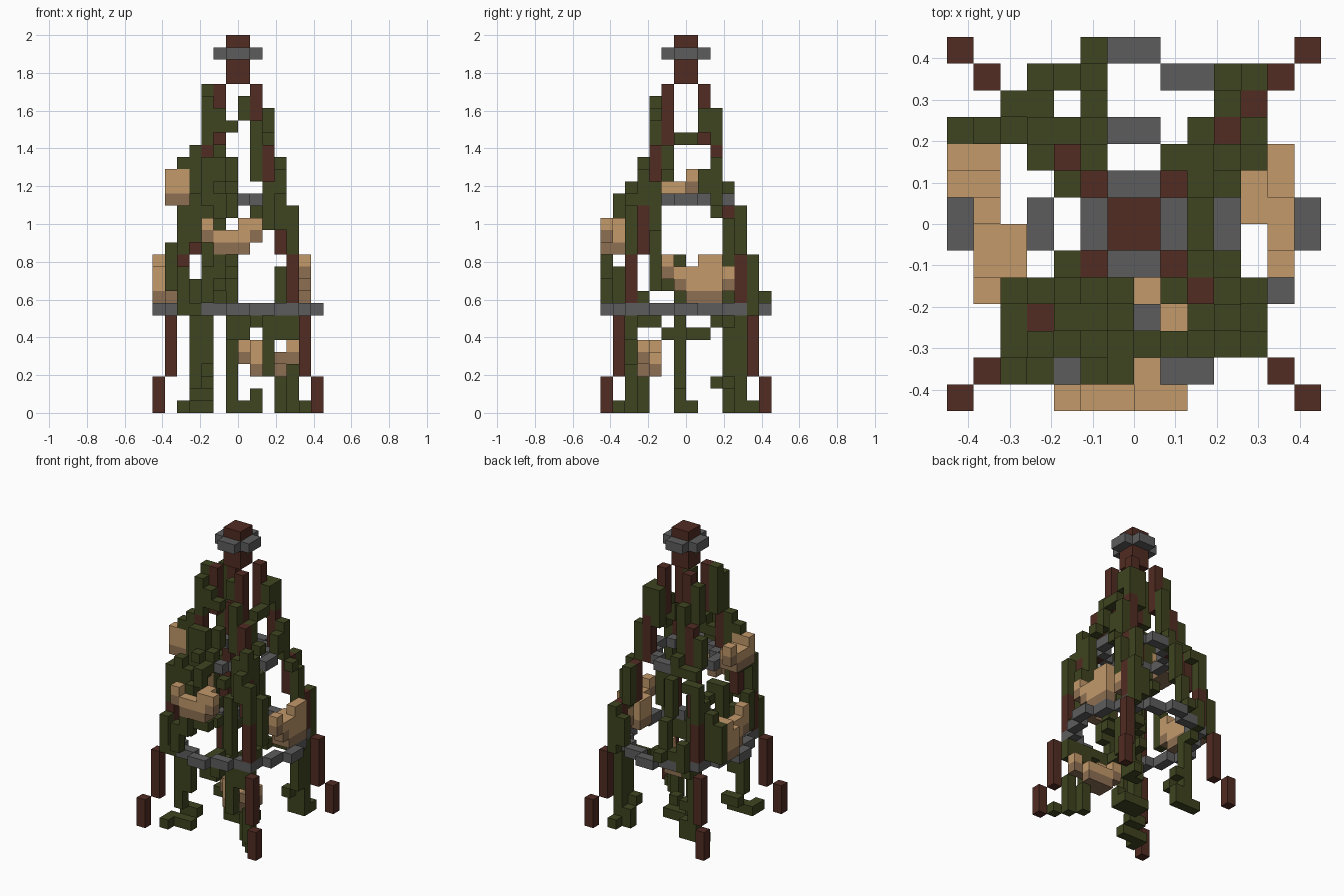
import bpy, bmesh
from mathutils import Vector

cube = bpy.data.objects.get("Cube")
if cube:
    bpy.data.objects.remove(cube, do_unlink=True)

S = 2 / 31          # block size: 14 x 14 x 31 blocks
used = set()        # blocks already taken by a part


def material(name, rgb):
    m = bpy.data.materials.new(name)
    m.use_nodes = True
    m.diffuse_color = (*rgb, 1)
    m.node_tree.nodes["Principled BSDF"].inputs["Base Color"].default_value = (*rgb, 1)
    return m


BROWN = material("brown_wood", (0.082, 0.025, 0.016))
GREY = material("grey_metal", (0.108, 0.108, 0.108))
GREEN = material("green_vine", (0.049, 0.058, 0.014))
TAN = material("light_tan", (0.54, 0.32, 0.145))
DARK_TAN = material("dark_tan", (0.27, 0.16, 0.085))

# Each block side: outward step and its four corners
SIDES = []
for axis in range(3):
    u, v = (axis + 1) % 3, (axis + 2) % 3
    for s in (0, 1):
        ring = []
        for a, b in ((0, 0), (1, 0), (1, 1), (0, 1)):
            c = [0, 0, 0]
            c[axis], c[u], c[v] = s, a, b
            ring.append(c)
        step = [0, 0, 0]
        step[axis] = 2 * s - 1
        SIDES.append((step, ring if s else ring[::-1]))


def build(name, cells, mats):
    """Skin a set of blocks; a second material goes on the underside blocks."""
    cells = set(cells) - used
    used.update(cells)
    bm = bmesh.new()
    verts = {}
    for c in sorted(cells):
        low = (c[0], c[1], c[2] - 1) not in cells
        for step, corners in SIDES:
            if tuple(p + q for p, q in zip(c, step)) in cells:
                continue
            face = []
            for k in corners:
                p = tuple(x + y for x, y in zip(c, k))
                if p not in verts:
                    verts[p] = bm.verts.new(Vector((p[0] - 7, p[1] - 7, p[2])) * S)
                face.append(verts[p])
            f = bm.faces.new(face)
            f.material_index = 1 if len(mats) > 1 and low else 0
    mesh = bpy.data.meshes.new(name)
    bm.to_mesh(mesh)
    bm.free()
    for m in mats:
        mesh.materials.append(m)
    ob = bpy.data.objects.new(name, mesh)
    bpy.context.collection.objects.link(ob)


def box(i0, i1, j0, j1, k0, k1):
    return {(i, j, k) for i in range(i0, i1 + 1)
            for j in range(j0, j1 + 1) for k in range(k0, k1 + 1)}


def mirrored(offsets, k):
    """Blocks at offsets from the centre lines, repeated in four quadrants."""
    return {(i, j, k) for a, b in offsets
            for i in (6 - a, 7 + a) for j in (6 - b, 7 + b)}


def trail(*points):
    """Blocks along a path of waypoints."""
    cells = set()
    for p, q in zip(points, points[1:]):
        n = max(abs(a - b) for a, b in zip(p, q)) or 1
        for t in range(n + 1):
            cells.add(tuple(int(a + (b - a) * t / n + 0.5) for a, b in zip(p, q)))
    return cells


# Hoops around the frame
build("lower_hoop", mirrored([(0, 6), (1, 5), (2, 5), (3, 4), (4, 4),
                              (4, 3), (5, 2), (5, 1), (6, 0)], 8), [GREY])
build("middle_hoop", mirrored([(0, 3), (1, 2), (2, 1), (3, 0)], 17), [GREY])
build("top_hoop", mirrored([(0, 1), (1, 0)], 29), [GREY])

# Wooden cap and four stepped poles leaning to the middle
build("cap", box(6, 7, 6, 7, 27, 30), [BROWN])
STEPS = [(0, 0, 2), (1, 3, 7), (2, 8, 12), (3, 13, 16), (4, 17, 21), (5, 22, 26)]
for name, fx, fy in (("front_right_pole", 0, 0), ("front_left_pole", 1, 0),
                     ("back_right_pole", 0, 1), ("back_left_pole", 1, 1)):
    cells = set()
    for d, k0, k1 in STEPS:
        i, j = (13 - d if fx else d), (13 - d if fy else d)
        cells |= box(i, i, j, j, k0, k1)
    build(name, cells, [BROWN])

# Curved pods hanging on the vines
T = [TAN, DARK_TAN]
build("front_pod", box(5, 7, 0, 0, 13, 13) | box(4, 8, 0, 0, 14, 14)
      | box(7, 8, 0, 0, 15, 15) | {(4, 0, 15)} | box(7, 7, 1, 1, 13, 15), T)
build("left_pod", box(12, 12, 7, 9, 9, 9) | box(12, 12, 6, 9, 10, 11)
      | box(12, 12, 8, 9, 12, 12) | {(12, 5, 12), (12, 5, 11)}
      | box(11, 11, 7, 8, 9, 11) | box(11, 11, 10, 10, 10, 11), T)
build("right_pod", box(1, 1, 6, 8, 9, 9) | box(1, 1, 5, 9, 10, 11)
      | box(0, 0, 8, 9, 9, 11) | box(0, 1, 9, 9, 12, 12) | {(1, 5, 12)}, T)
build("upper_right_pod", box(1, 2, 5, 6, 17, 18) | box(1, 2, 4, 4, 17, 19)
      | box(1, 1, 7, 7, 18, 19), T)
build("low_pod", box(8, 9, 3, 3, 3, 4) | {(8, 3, 5), (11, 3, 5)}
      | box(7, 7, 4, 4, 4, 5) | box(10, 11, 3, 3, 4, 4) | box(8, 10, 4, 4, 3, 4), T)

# Vines climbing from four roots and a central stem
build("front_right_vine",
      trail((2, 1, 0), (2, 2, 0), (4, 2, 0), (4, 3, 1), (3, 3, 1), (3, 2, 2), (3, 2, 7),
            (3, 1, 8), (4, 0, 9), (5, 0, 12), (5, 1, 13), (5, 1, 15),
            (6, 1, 16), (6, 1, 17), (6, 2, 17), (6, 3, 18), (5, 2, 18), (5, 3, 20))
      | box(4, 4, 2, 2, 4, 7) | box(4, 4, 0, 0, 9, 11), [GREEN])
build("front_right_shoot",
      trail((2, 1, 8), (2, 1, 10), (2, 2, 13), (2, 2, 16), (2, 3, 16), (2, 4, 16))
      | trail((2, 4, 20), (3, 4, 21), (4, 4, 22), (4, 4, 25))
      | box(4, 4, 5, 5, 22, 26) | box(3, 3, 2, 2, 14, 17)
      | box(3, 3, 4, 4, 17, 20) | box(1, 1, 4, 4, 10, 13), [GREEN])
build("front_left_vine",
      trail((12, 1, 0), (11, 2, 0), (10, 3, 0), (10, 3, 2))
      | box(11, 11, 2, 2, 0, 3) | box(10, 10, 2, 2, 6, 7) | box(9, 9, 2, 2, 3, 7)
      | trail((11, 2, 6), (11, 3, 9), (11, 4, 10), (11, 4, 14))
      | box(11, 11, 2, 2, 13, 16) | box(10, 10, 2, 2, 15, 17)
      | box(10, 10, 3, 3, 17, 19) | box(10, 10, 4, 4, 13, 18)
      | trail((10, 4, 18), (10, 5, 19), (9, 5, 20), (9, 5, 21), (9, 6, 22),
              (9, 7, 22), (9, 8, 23), (9, 8, 24)), [GREEN])
build("front_cross_vine",
      trail((4, 2, 10), (6, 2, 11)) | trail((6, 2, 7), (11, 2, 7))
      | trail((6, 2, 6), (7, 2, 6), (8, 1, 7))
      | trail((4, 2, 15), (4, 3, 18), (6, 4, 19), (6, 4, 20))
      | {(6, 4, 23), (5, 4, 23), (5, 4, 24)}
      | trail((8, 2, 16), (9, 3, 15), (9, 3, 18), (8, 4, 19), (8, 4, 23))
      | box(4, 4, 3, 3, 17, 20) | box(5, 5, 3, 3, 16, 18), [GREEN])
build("back_left_vine",
      trail((11, 12, 0), (11, 11, 0), (10, 11, 0), (10, 10, 2), (11, 10, 3),
            (11, 10, 6), (11, 11, 7), (11, 12, 9), (11, 12, 12), (10, 11, 13),
            (10, 11, 16))
      | trail((11, 10, 12), (11, 10, 15), (11, 9, 16), (10, 9, 17), (10, 9, 19),
              (9, 9, 22), (9, 9, 24), (8, 9, 24))
      | box(11, 11, 11, 11, 0, 6) | box(10, 10, 12, 12, 9, 11)
      | box(10, 10, 8, 8, 18, 19) | box(8, 8, 9, 9, 21, 23), [GREEN])
build("back_right_vine",
      trail((2, 10, 0), (4, 10, 0), (4, 9, 2), (3, 10, 4), (3, 10, 7), (2, 10, 8),
            (0, 10, 9), (0, 10, 12), (1, 10, 13), (2, 10, 14), (2, 11, 15),
            (2, 11, 16), (3, 11, 16), (3, 10, 17), (4, 10, 17), (3, 9, 18),
            (3, 9, 20), (4, 8, 22), (4, 8, 25))
      | box(3, 3, 10, 10, 1, 3) | box(1, 1, 10, 10, 10, 12)
      | box(2, 2, 11, 11, 13, 14), [GREEN])
build("back_shoot",
      trail((3, 11, 7), (3, 12, 8), (3, 12, 10), (4, 12, 9), (5, 13, 9), (5, 12, 10),
            (5, 12, 12), (5, 11, 13), (5, 11, 16), (5, 10, 17), (5, 10, 18),
            (5, 9, 19), (5, 9, 23)), [GREEN])
build("central_stem",
      box(6, 6, 6, 6, 0, 12) | box(6, 8, 6, 7, 0, 0) | box(8, 8, 6, 6, 0, 1)
      | trail((6, 6, 6), (6, 3, 7)) | trail((6, 6, 9), (4, 4, 10), (4, 4, 13), (5, 4, 13))
      | trail((6, 6, 5), (8, 9, 7), (10, 10, 7)) | trail((6, 6, 12), (5, 5, 12))
      | box(7, 7, 5, 5, 24, 25), [GREEN])
